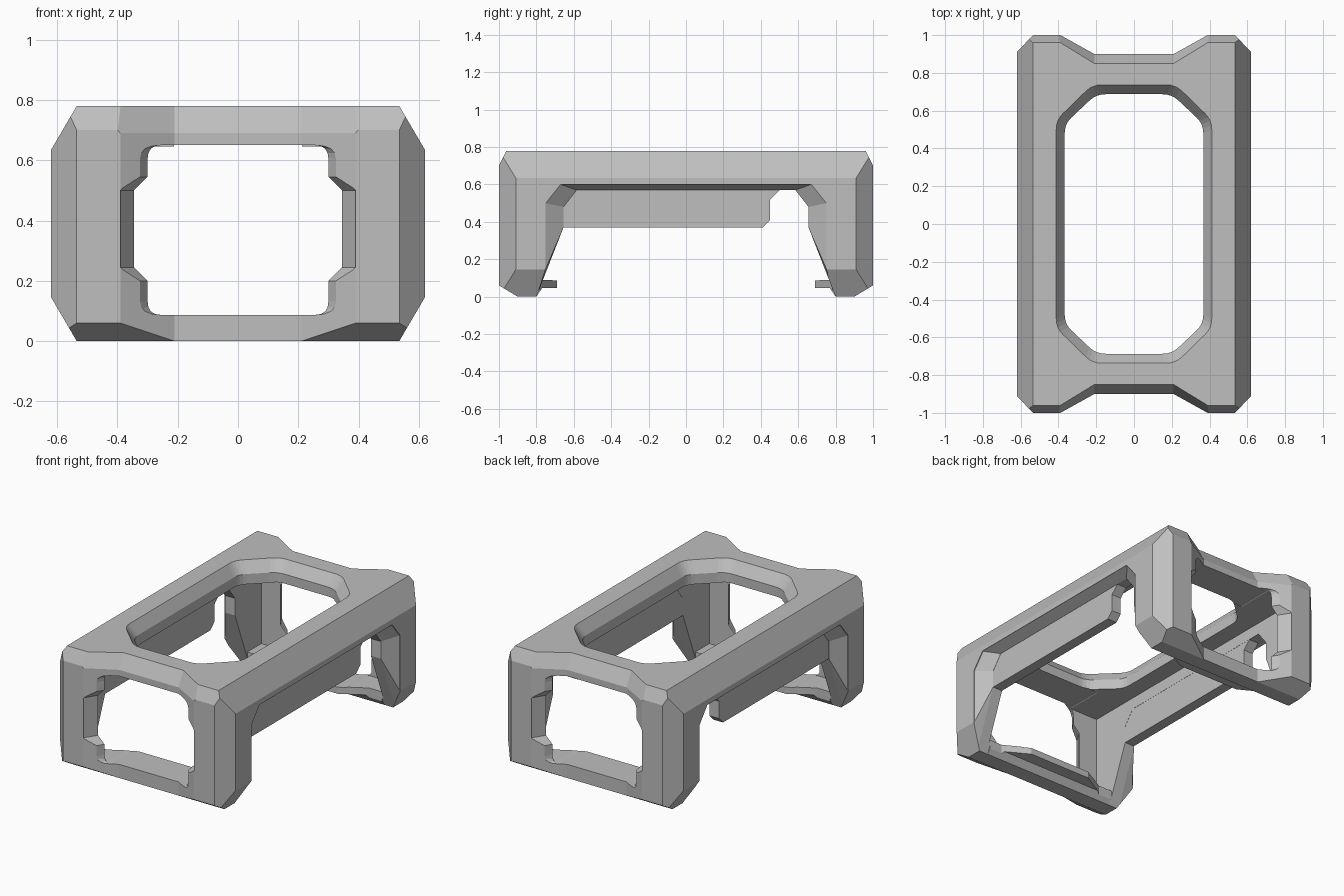
import bpy
import bmesh
from mathutils import Vector

cube = bpy.data.objects.get("Cube")
if cube:
    bpy.data.objects.remove(cube, do_unlink=True)

grey = bpy.data.materials.new("mid_grey")
grey.use_nodes = True
grey.diffuse_color = (0.52, 0.52, 0.52, 1)
grey.node_tree.nodes["Principled BSDF"].inputs["Base Color"].default_value = grey.diffuse_color


def rounded(points, steps=4):
    """Round every corner that carries a radius as its third value."""
    out = []
    for i, p in enumerate(points):
        c = Vector(p[:2])
        if len(p) < 3:
            out.append(c)
            continue
        a = c + (Vector(points[i - 1][:2]) - c).normalized() * p[2]
        b = c + (Vector(points[(i + 1) % len(points)][:2]) - c).normalized() * p[2]
        for k in range(steps + 1):
            t = k / steps
            out.append(a * (1 - t) ** 2 + c * 2 * t * (1 - t) + b * t * t)
    return out


def mirror(half):
    """Complete a right-hand half profile with its left-hand copy."""
    return rounded(half + [(-p[0], *p[1:]) for p in reversed(half)])


def quad(quarter):
    """Complete a first-quadrant plan into a full symmetric plan."""
    half = [(p[0], -p[1], *p[2:]) for p in reversed(quarter)] + quarter
    return mirror(half)


def loft(name, axis, sections):
    """Solid through matching profiles placed along an axis."""
    place = {"x": lambda d, p: (d, p[0], p[1]),
             "y": lambda d, p: (p[0], d, p[1]),
             "z": lambda d, p: (p[0], p[1], d)}[axis]
    bm = bmesh.new()
    rings = [[bm.verts.new(place(d, p)) for p in pts] for d, pts in sections]
    for lower, upper in zip(rings, rings[1:]):
        n = len(lower)
        for i in range(n):
            j = (i + 1) % n
            bm.faces.new((lower[i], lower[j], upper[j], upper[i]))
    bm.faces.new(rings[0])
    bm.faces.new(rings[-1])
    bmesh.ops.recalc_face_normals(bm, faces=bm.faces)
    mesh = bpy.data.meshes.new(name)
    bm.to_mesh(mesh)
    bm.free()
    mesh.materials.append(grey)
    obj = bpy.data.objects.new(name, mesh)
    bpy.context.collection.objects.link(obj)
    return obj


def combine(target, tool, operation="DIFFERENCE"):
    """Apply a boolean and discard the tool."""
    tool.hide_render = True
    mod = target.modifiers.new("cut", "BOOLEAN")
    mod.operation = operation
    mod.solver = "EXACT"
    mod.object = tool
    bpy.context.view_layer.update()
    graph = bpy.context.evaluated_depsgraph_get()
    mesh = bpy.data.meshes.new_from_object(target.evaluated_get(graph))
    target.modifiers.clear()
    target.data = mesh
    bpy.data.objects.remove(tool, do_unlink=True)


# Chamfered outer block: common volume of three profiles
end_outline = mirror([(0.535, 0), (0.62, 0.145), (0.62, 0.635), (0.535, 0.78)])
side_outline = mirror([(0.9, 0), (1, 0.06), (1, 0.7), (0.96, 0.78)])
plan_outline = quad([(0.62, 0.91), (0.535, 1)])
frame = loft("frame", "y", [(-1.2, end_outline), (1.2, end_outline)])
combine(frame, loft("side_limit", "x", [(-1, side_outline), (1, side_outline)]), "INTERSECT")
combine(frame, loft("plan_limit", "z", [(-0.2, plan_outline), (1, plan_outline)]), "INTERSECT")

# Inner cavity, leaving thin end walls, and the recess under the floor lips
cavity = quad([(0.48, 0.92)])
combine(frame, loft("cavity", "z", [(0.09, cavity), (0.645, cavity)]))
lip = quad([(0.48, 0.78), (0.38, 0.78), (0.22, 0.69)])
combine(frame, loft("lip_gap", "z", [(0.0, lip), (0.12, lip)]))
recess_low, recess_high = quad([(0.48, 0.8)]), quad([(0.48, 0.77)])
combine(frame, loft("floor_recess", "z", [(-0.1, recess_low), (0, recess_low),
                                          (0.045, recess_high)]))

# Roof opening with a sloped rim
rim_top = quad([(0.455, 0.57, 0.05), (0.24, 0.785, 0.05)])
rim_mid = quad([(0.412, 0.55, 0.05), (0.22, 0.737, 0.05)])
rim_low = quad([(0.367, 0.53, 0.05), (0.2, 0.687, 0.05)])
combine(frame, loft("roof_opening", "z", [(0.5, rim_low), (0.71, rim_low),
                                          (0.78, rim_mid), (0.85, rim_top)]))


def end_hole(width):
    inner = width - 0.045
    return mirror([(inner, 0.087, 0.045), (inner, 0.2), (width, 0.245),
                   (width, 0.5), (inner, 0.545), (inner, 0.65, 0.045)])


for s in (-1, 1):
    # Recessed middle of each end
    def notch(outer, inner):
        return [(-0.408, s * 1.2), (-0.408, s * outer), (-0.21, s * inner),
                (0.21, s * inner), (0.408, s * outer), (0.408, s * 1.2)]
    combine(frame, loft("end_notch", "z", [(-0.1, notch(1.01, 0.9)), (0.69, notch(1.01, 0.9)),
                                           (0.78, notch(0.971, 0.85)),
                                           (0.87, notch(0.932, 0.8))]))
    # Stepped end window, narrowing through the thin wall
    outer_hole, inner_hole = end_hole(0.39), end_hole(0.345)
    combine(frame, loft("end_window", "y", [(s * 1.1, outer_hole), (s * 0.995, outer_hole),
                                            (s * 0.925, inner_hole), (s * 0.67, inner_hole)]))

    # Side opening, narrowing inwards to a flat flange
    wide = mirror([(0.8, -0.1), (0.8, 0), (0.75, 0.15), (0.75, 0.5), (0.67, 0.6)])
    tight = mirror([(0.8, -0.1), (0.8, 0), (0.655, 0.37), (0.655, 0.48), (0.585, 0.57)])
    combine(frame, loft("side_opening", "x", [(s * 0.7, wide), (s * 0.615, wide),
                                              (s * 0.55, tight), (s * 0.47, tight)]))

# Hanging side plates, each with a gap towards the back
plate = [(-0.68, 0.37), (0.41, 0.37), (0.45, 0.41), (0.45, 0.52),
         (0.5, 0.57), (0.6, 0.57), (0.6, 0.62), (-0.68, 0.62)]
for s, side in ((1, "left"), (-1, "right")):
    loft(side + "_side_plate", "x", [(s * 0.481, plate), (s * 0.549, plate)])
